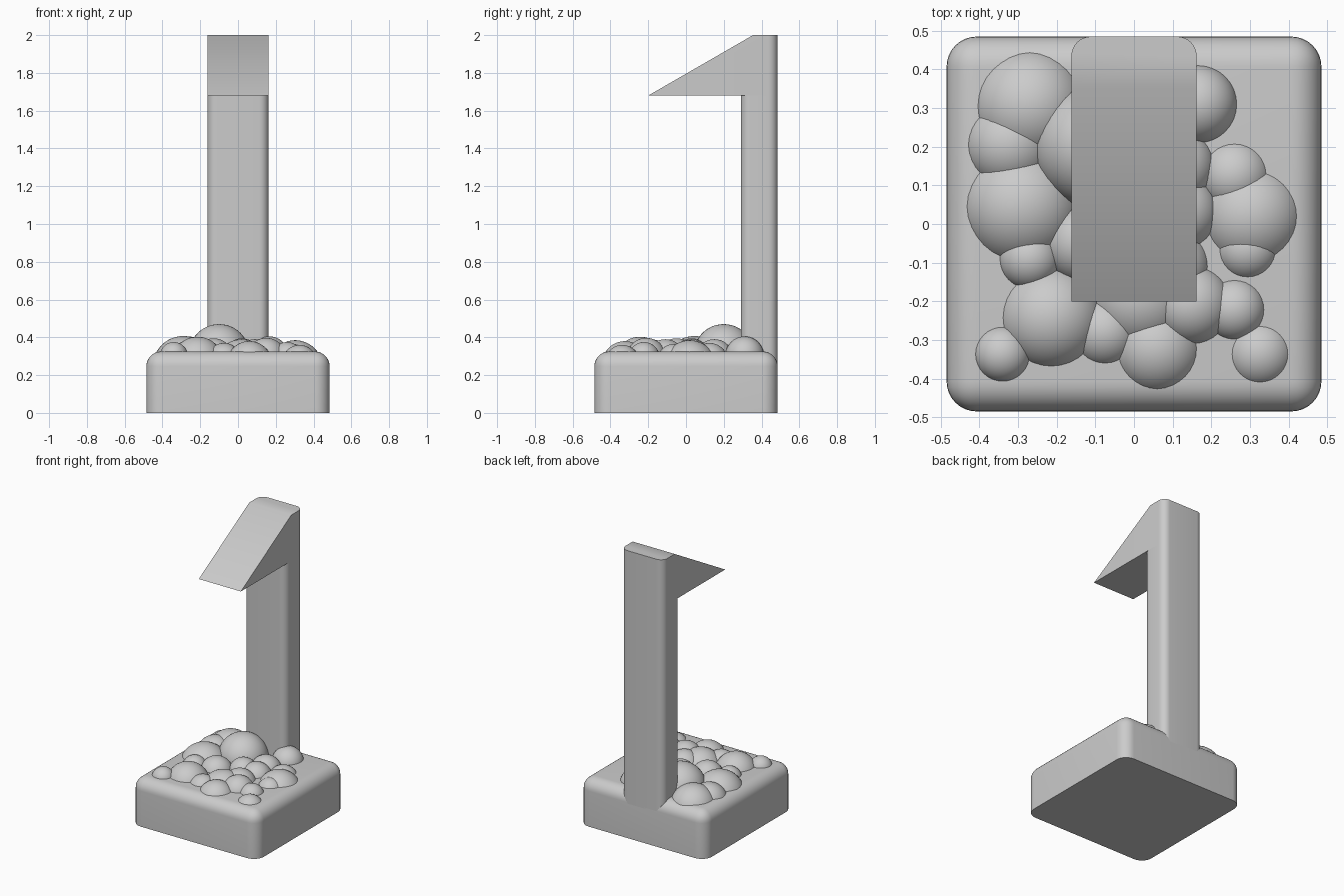
import bpy
import bmesh
import math

cube = bpy.data.objects.get("Cube")
if cube:
    bpy.data.objects.remove(cube, do_unlink=True)

grey = bpy.data.materials.new("plain_grey")
grey.use_nodes = True
colour = (0.6, 0.6, 0.6, 1)
grey.diffuse_color = colour
grey.node_tree.nodes["Principled BSDF"].inputs["Base Color"].default_value = colour

HALF = 0.485      # half width of the base
TOP = 0.325       # top of the base
POST = 0.162      # half width of the post
HOOK_Z = 1.68     # underside of the head


def finish(bm, name):
    """Turn a bmesh into a smooth-shaded object with sharp corners kept."""
    bmesh.ops.recalc_face_normals(bm, faces=bm.faces)
    mesh = bpy.data.meshes.new(name)
    bm.to_mesh(mesh)
    bm.free()
    obj = bpy.data.objects.new(name, mesh)
    bpy.context.collection.objects.link(obj)
    mesh.materials.append(grey)
    bpy.ops.object.select_all(action='DESELECT')
    obj.select_set(True)
    bpy.context.view_layer.objects.active = obj
    bpy.ops.object.shade_smooth_by_angle(angle=math.radians(30))
    return obj


def extruded(profile, half_width):
    """Extrude a side profile of (y, z) points across x."""
    bm = bmesh.new()
    face = bm.faces.new([bm.verts.new((-half_width, y, z)) for y, z in profile])
    moved = bmesh.ops.extrude_face_region(bm, geom=[face])["geom"]
    verts = [v for v in moved if isinstance(v, bmesh.types.BMVert)]
    bmesh.ops.translate(bm, verts=verts, vec=(2 * half_width, 0, 0))
    return bm


def round_edges(bm, rule, radius):
    edges = [e for e in bm.edges if rule(*(v.co for v in e.verts))]
    bmesh.ops.bevel(bm, geom=edges, offset=radius, segments=8,
                    profile=0.5, affect='EDGES')


def upright(a, b):
    return abs(a.x - b.x) + abs(a.y - b.y) < 0.001


def box_profile(y0, y1, z0, z1):
    return [(y0, z0), (y1, z0), (y1, z1), (y0, z1)]


# Base block: rounded sides and top, sharp underneath
bm = extruded(box_profile(-HALF, HALF, 0, TOP), HALF)
round_edges(bm, lambda a, b: max(a.z, b.z) > 0.1, 0.078)
finish(bm, "base")

# Post: rounded upright edges, flush with the back of the base
bm = extruded(box_profile(0.29, HALF, 0.24, HOOK_Z), POST)
round_edges(bm, upright, 0.05)
finish(bm, "post")

# Head: sloping wedge reaching forward, rounded only at the back
bm = extruded([(-0.2, HOOK_Z), (HALF, HOOK_Z), (HALF, 2), (0.355, 2)], POST)
round_edges(bm, lambda a, b: upright(a, b) and a.y > 0.4, 0.05)
finish(bm, "head")

# Rounded stones: centre x, centre y, footprint radius, height above the base
stones = [
    (-0.10, 0.20, 0.16, 0.145), (-0.27, 0.305, 0.134, 0.08),
    (-0.32, 0.205, 0.107, 0.065), (-0.29, 0.045, 0.14, 0.082),
    (-0.27, -0.09, 0.077, 0.055), (-0.13, -0.05, 0.10, 0.07),
    (-0.214, -0.243, 0.125, 0.078), (-0.34, -0.337, 0.07, 0.05),
    (-0.075, -0.28, 0.08, 0.045), (0.02, -0.19, 0.12, 0.065),
    (0.06, -0.323, 0.102, 0.055), (0.15, -0.21, 0.10, 0.072),
    (0.26, -0.222, 0.076, 0.05), (0.326, -0.337, 0.072, 0.035),
    (0.294, -0.065, 0.072, 0.04), (0.303, 0.02, 0.117, 0.06),
    (0.26, 0.125, 0.082, 0.045), (0.166, 0.31, 0.10, 0.08),
    (0.11, 0.15, 0.095, 0.065), (0.12, 0.03, 0.095, 0.065),
    (0.02, 0.03, 0.09, 0.07), (0.09, -0.11, 0.10, 0.065),
]
for i, (x, y, foot, height) in enumerate(stones, 1):
    radius = (foot ** 2 + height ** 2) / (2 * height)
    bm = bmesh.new()
    bmesh.ops.create_uvsphere(bm, u_segments=32, v_segments=24, radius=radius)
    bmesh.ops.translate(bm, verts=bm.verts, vec=(x, y, TOP + height - radius))
    finish(bm, f"stone_{i}")
